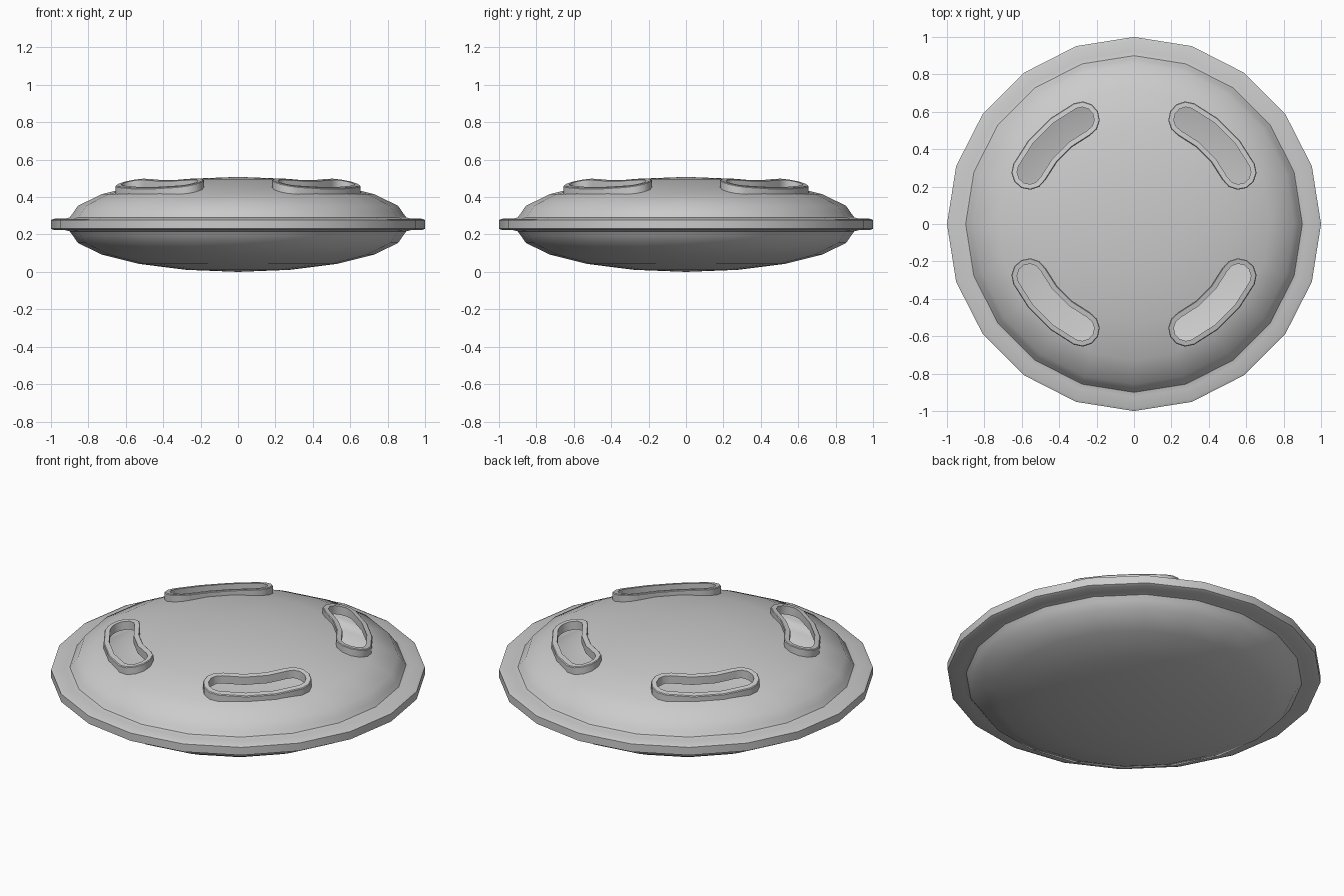
import bpy, bmesh
from math import sin, cos, radians, pi, sqrt

if "Cube" in bpy.data.objects:
    bpy.data.objects.remove(bpy.data.objects["Cube"])

SIDES, MID = 20, 0.254


def make_object(name, bm):
    bmesh.ops.recalc_face_normals(bm, faces=bm.faces[:])
    mesh = bpy.data.meshes.new(name)
    bm.to_mesh(mesh)
    bm.free()
    ob = bpy.data.objects.new(name, mesh)
    bpy.context.collection.objects.link(ob)
    return ob


def activate(ob):
    bpy.ops.object.select_all(action='DESELECT')
    ob.select_set(True)
    bpy.context.view_layer.objects.active = ob


def bridge(bm, a, b):
    n = len(a)
    for i in range(n):
        j = (i + 1) % n
        bm.faces.new((a[i], a[j], b[j], b[i]))


# Kidney outline bent around the disc centre, pointing along angle "turn"
def kidney(half, turn):
    mid_r, angles = 0.625, (-18.5, -6.5, 6.5, 18.5)
    pts = [((mid_r + half) * cos(radians(a)), (mid_r + half) * sin(radians(a))) for a in angles]
    for end in (18.5, -198.5 + 180):
        e = radians(end)
        start = e if end > 0 else e + pi
        for k in range(1, 6):
            t = start + pi * k / 6
            pts.append((mid_r * cos(e) + half * cos(t), mid_r * sin(e) + half * sin(t)))
        if end > 0:
            pts += [((mid_r - half) * cos(radians(a)), (mid_r - half) * sin(radians(a)))
                    for a in reversed(angles)]
    return pts


# Place an outline on the tilted plane lying just above the dome
def place(bm, pts, turn, drop):
    c, s = cos(turn), sin(turn)
    return [bm.verts.new((x * c - y * s, x * s + y * c, 0.505 - 0.236 * (x - 0.474) - drop))
            for x, y in pts]


# Dome profile, mirrored for the underside
upper = [(0.9 * sin(radians(a)), 0.03 + 0.224 * cos(radians(a))) for a in (18, 36, 54, 72)]
upper += [(0.883, 0.06), (0.9, 0.037), (0.925, 0.031), (0.985, 0.03), (1.0, 0.023)]
profile = upper + [(r, -z) for r, z in reversed(upper)]

bm = bmesh.new()
rings = [[bm.verts.new((r * cos(2 * pi * i / SIDES), r * sin(2 * pi * i / SIDES), MID + z))
          for i in range(SIDES)] for r, z in profile]
for a, b in zip(rings, rings[1:]):
    bridge(bm, a, b)
for ring, z in ((rings[0], 2 * MID), (rings[-1], 0)):
    pole = bm.verts.new((0, 0, z))
    for i in range(SIDES):
        bm.faces.new((ring[i], ring[(i + 1) % SIDES], pole))
shell = make_object("hollow_disc_shell", bm)

# Thin wall so the inside shows through the slots
wall = shell.modifiers.new("wall", 'SOLIDIFY')
wall.thickness, wall.offset = 0.008, -1

# Slots and raised slot frames
cut = bmesh.new()
for n in range(4):
    turn = radians(45 + 90 * n)
    hole = kidney(0.066, turn)
    top, low = place(cut, hole, turn, -0.05), place(cut, hole, turn, 0.12)
    bridge(cut, top, low)
    cut.faces.new(top)
    cut.faces.new(low)

    bm = bmesh.new()
    outer, inner = kidney(0.096, turn), kidney(0.066, turn)
    loops = [place(bm, outer, turn, 0.004), place(bm, kidney(0.092, turn), turn, 0),
             place(bm, inner, turn, 0), place(bm, inner, turn, 0.046),
             place(bm, outer, turn, 0.046)]
    for a, b in zip(loops, loops[1:] + loops[:1]):
        bridge(bm, a, b)
    frame = make_object("slot_frame_%d" % (n + 1), bm)
    activate(frame)
    bpy.ops.object.shade_smooth_by_angle(angle=radians(35))

cutter = make_object("slot_cutter", cut)
cutter.hide_render = True
slots = shell.modifiers.new("slots", 'BOOLEAN')
slots.object, slots.operation, slots.solver = cutter, 'DIFFERENCE', 'EXACT'
activate(shell)
for m in ("wall", "slots"):
    bpy.ops.object.modifier_apply(modifier=m)
bpy.data.objects.remove(cutter)
bpy.ops.object.shade_smooth_by_angle(angle=radians(40))
